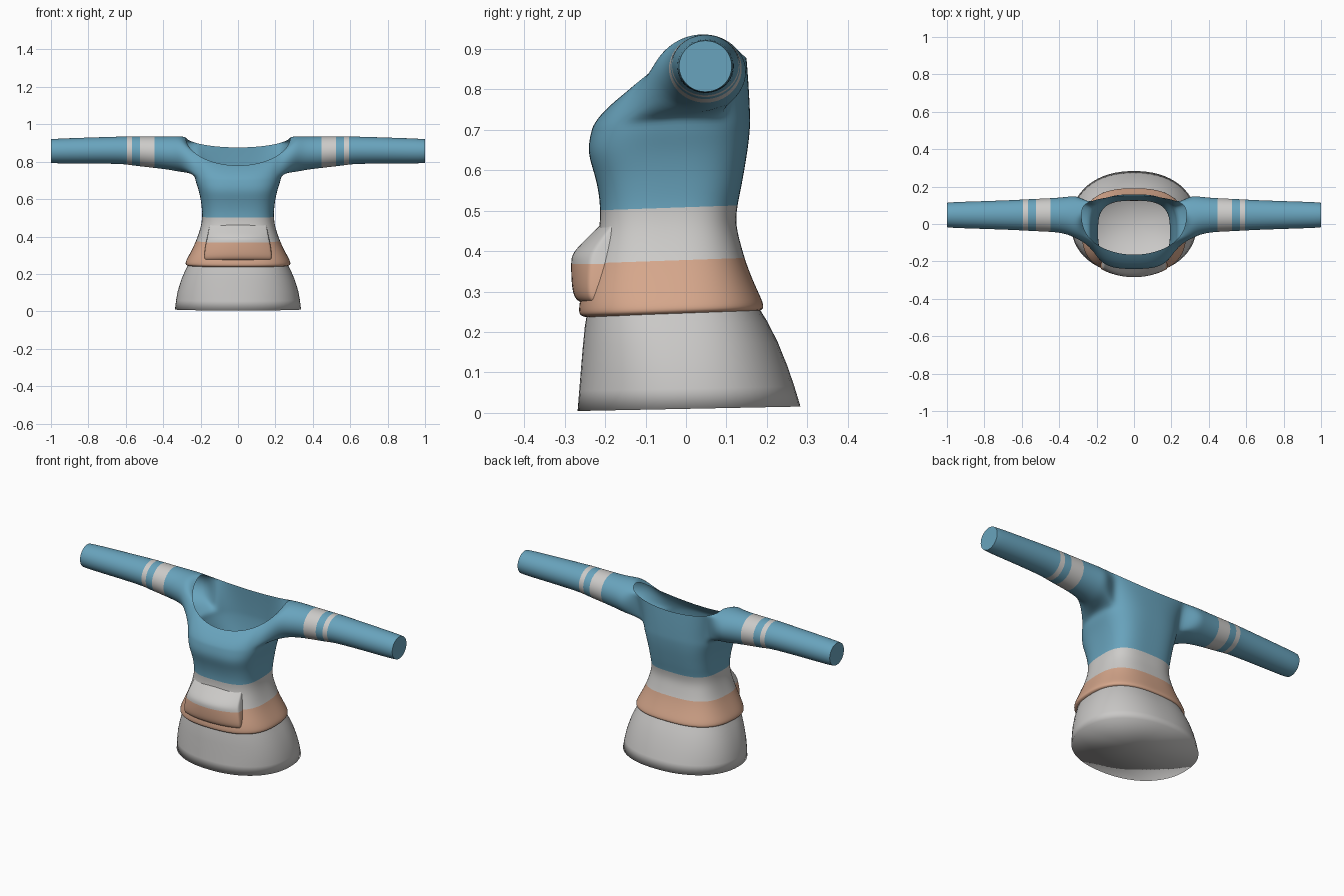
import bpy, bmesh, math

cube = bpy.data.objects.get("Cube")
if cube:
    bpy.data.objects.remove(cube, do_unlink=True)


def material(name, rgb):
    m = bpy.data.materials.new(name)
    m.use_nodes = True
    m.diffuse_color = (*rgb, 1)
    m.node_tree.nodes["Principled BSDF"].inputs["Base Color"].default_value = (*rgb, 1)
    return m


BLUE = material("blue knit", (0.14, 0.37, 0.51))
WHITE = material("white knit", (0.61, 0.60, 0.585))
TAN = material("tan knit", (0.67, 0.385, 0.26))
SKIRT = material("pale skirt", (0.59, 0.58, 0.57))


def finish(bm, name, mats, rule=None, levels=0, angle=50):
    """Turn a bmesh into a shaded object, colouring faces by a rule."""
    bmesh.ops.recalc_face_normals(bm, faces=bm.faces[:])
    if rule:
        for f in bm.faces:
            f.material_index = rule(f.calc_center_median())
    mesh = bpy.data.meshes.new(name)
    bm.to_mesh(mesh)
    bm.free()
    ob = bpy.data.objects.new(name, mesh)
    bpy.context.collection.objects.link(ob)
    for m in mats:
        mesh.materials.append(m)
    bpy.ops.object.select_all(action='DESELECT')
    ob.select_set(True)
    bpy.context.view_layer.objects.active = ob
    if levels:
        sub = ob.modifiers.new("smooth", 'SUBSURF')
        sub.levels = sub.render_levels = levels
        bpy.ops.object.modifier_apply(modifier=sub.name)
    bpy.ops.object.shade_smooth_by_angle(angle=math.radians(angle))


def body_ring(z, hx, yf, yb, n, count, tilt):
    """Boxy oval around the body; front at yf, back at yb."""
    cy, hy = (yf + yb) / 2, (yb - yf) / 2
    pts = []
    for i in range(count):
        a = math.tau * i / count
        c, s = math.cos(a), math.sin(a)
        r = (abs(c) ** n + abs(s) ** n) ** (-1 / n)
        y = cy + hy * r * s
        pts.append((hx * r * c, y, z + tilt * y))
    return pts


def bridge(bm, a, b, closed=True):
    n = len(a)
    for i in range(n if closed else n - 1):
        j = (i + 1) % n
        bm.faces.new((a[i], a[j], b[j], b[i]))


def add_ring(bm, pts):
    return [bm.verts.new(p) for p in pts]


# Sweater: body rings from hem to chest (height, half width, front, back, boxiness)
N, TILT = 32, 0.035
BODY = [
    (0.245, 0.262, -0.245, 0.178, 2.7),
    (0.249, 0.280, -0.263, 0.192, 2.7),
    (0.264, 0.282, -0.266, 0.192, 2.7),
    (0.300, 0.263, -0.260, 0.175, 2.8),
    (0.340, 0.242, -0.248, 0.158, 2.9),
    (0.377, 0.225, -0.237, 0.145, 3.0),
    (0.420, 0.209, -0.225, 0.133, 3.1),
    (0.465, 0.196, -0.213, 0.122, 3.2),
    (0.509, 0.191, -0.212, 0.127, 3.3),
    (0.550, 0.193, -0.215, 0.136, 3.4),
    (0.600, 0.199, -0.226, 0.145, 3.4),
    (0.655, 0.211, -0.245, 0.154, 3.4),
    (0.705, 0.230, -0.234, 0.159, 3.1),
]
rings = [body_ring(*row, N, TILT) for row in BODY]

# Wide neckline that dips deeper at the front
neck = []
for i in range(N):
    c, s = math.cos(math.tau * i / N), math.sin(math.tau * i / N)
    y = 0.05 - 0.215 * abs(s) ** 0.85 if s < 0 else 0.05 + 0.1 * s ** 0.6
    neck.append((0.282 * c, y, 0.936 - (0.157 if s < 0 else 0.06) * abs(s)))
chest = rings[-1]
for t in (0.15, 0.35, 0.55, 0.75, 0.9, 1):
    ease = t ** 1.5
    rings.append([(a[0] + (b[0] - a[0]) * ease, a[1] + (b[1] - a[1]) * ease,
                   a[2] + (b[2] - a[2]) * t) for a, b in zip(chest, neck)])

bm = bmesh.new()
rows = [add_ring(bm, r) for r in rings]
for a, b in zip(rows, rows[1:]):
    bridge(bm, a, b)

# Sleeves: cut armholes up to the neckline and loft tubes from them
LOW, HIGH, W = len(BODY), len(rows) - 1, 3
SLEEVE = [  # x, y centre, y radius, bottom, top
    (0.300, 0.035, 0.118, 0.743, 0.937),
    (0.345, 0.044, 0.104, 0.752, 0.937),
    (0.39, 0.047, 0.096, 0.759, 0.936),
    (0.44, 0.048, 0.091, 0.765, 0.936),
    (0.535, 0.048, 0.087, 0.776, 0.936),
    (0.568, 0.048, 0.085, 0.780, 0.936),
    (0.59, 0.048, 0.084, 0.784, 0.936),
    (0.64, 0.048, 0.081, 0.788, 0.935),
    (0.80, 0.048, 0.075, 0.790, 0.930),
    (0.97, 0.048, 0.070, 0.790, 0.924),
    (1.0, 0.048, 0.066, 0.793, 0.921),
]
crease = bm.edges.layers.float.new("crease_edge")
for side in (1, -1):
    def col(k):
        return k % N if side > 0 else N // 2 - k

    path = [(HIGH, k) for k in range(W)]
    path += [(r, W) for r in range(HIGH, LOW, -1)]
    path += [(LOW, k) for k in range(W, -W, -1)]
    path += [(r, -W) for r in range(LOW, HIGH)]
    path += [(HIGH, k) for k in range(-W, 0)]
    loop = [rows[r][col(k)] for r, k in path]
    block = {rows[r][col(k)] for r in range(LOW, HIGH + 1) for k in range(-W, W + 1)}
    hole = [f for f in bm.faces if all(v in block for v in f.verts)]
    bmesh.ops.delete(bm, geom=hole, context='FACES_ONLY')
    for x, cy, ry, lo, hi in SLEEVE:
        angles = [math.tau * i / len(loop) for i in range(len(loop))]
        ring = add_ring(bm, [(side * x, cy + ry * math.sin(a),
                              (lo + hi) / 2 + (hi - lo) / 2 * math.cos(a)) for a in angles])
        bridge(bm, loop, ring)
        loop = ring
    cuff = bm.faces.new(loop)
    for e in cuff.edges:
        e[crease] = 1.0
bmesh.ops.delete(bm, geom=[e for e in bm.edges if not e.link_faces], context='EDGES')
bmesh.ops.delete(bm, geom=[v for v in bm.verts if not v.link_faces], context='VERTS')


def knit_bands(c):
    x, h = abs(c.x), c.z - TILT * c.y
    if 0.44 < x < 0.535 or 0.568 < x < 0.59:
        return 1
    return 2 if h < 0.377 else 1 if h < 0.509 else 0


finish(bm, "sweater", [BLUE, WHITE, TAN], knit_bands, levels=2)

# Front pouch pocket (height, half width, front, wrap around the belly)
POCKET = [
    (0.270, 0.168, -0.245, 0.030),
    (0.274, 0.178, -0.268, 0.036),
    (0.292, 0.182, -0.281, 0.042),
    (0.330, 0.178, -0.285, 0.046),
    (0.370, 0.171, -0.286, 0.050),
    (0.395, 0.165, -0.284, 0.052),
    (0.430, 0.158, -0.248, 0.040),
    (0.468, 0.150, -0.210, 0.030),
]
ACROSS = (-1, -0.96, -0.75, -0.4, 0, 0.4, 0.75, 0.96, 1)
bm = bmesh.new()
strips = []
for z, hw, yf, wrap in POCKET:
    pts = [(-hw, -0.17, z)]
    pts += [(u * hw, yf + wrap * abs(u) ** 2.5, z) for u in ACROSS]
    pts += [(hw, -0.17, z)]
    strips.append(add_ring(bm, pts))
for a, b in zip(strips, strips[1:]):
    bridge(bm, a, b, closed=False)
finish(bm, "pouch_pocket", [WHITE, TAN], lambda c: int(c.z < 0.37), levels=2)

# Flared skirt, closed underneath by a shallow fan
FLARE = [
    (0.010, 0.337, -0.268, 0.283, 2.2),
    (0.060, 0.331, -0.264, 0.268, 2.25),
    (0.110, 0.322, -0.260, 0.251, 2.3),
    (0.170, 0.303, -0.255, 0.227, 2.4),
    (0.220, 0.282, -0.250, 0.202, 2.5),
    (0.265, 0.258, -0.242, 0.175, 2.7),
]
M = 64
bm = bmesh.new()
rows = [add_ring(bm, body_ring(*r, M, 0.02)) for r in FLARE]
for a, b in zip(rows, rows[1:]):
    bridge(bm, a, b)
centre = bm.verts.new((0, 0, 0.02))
for i, v in enumerate(rows[0]):
    bm.faces.new((rows[0][(i + 1) % M], v, centre))
finish(bm, "skirt", [SKIRT], angle=120)
